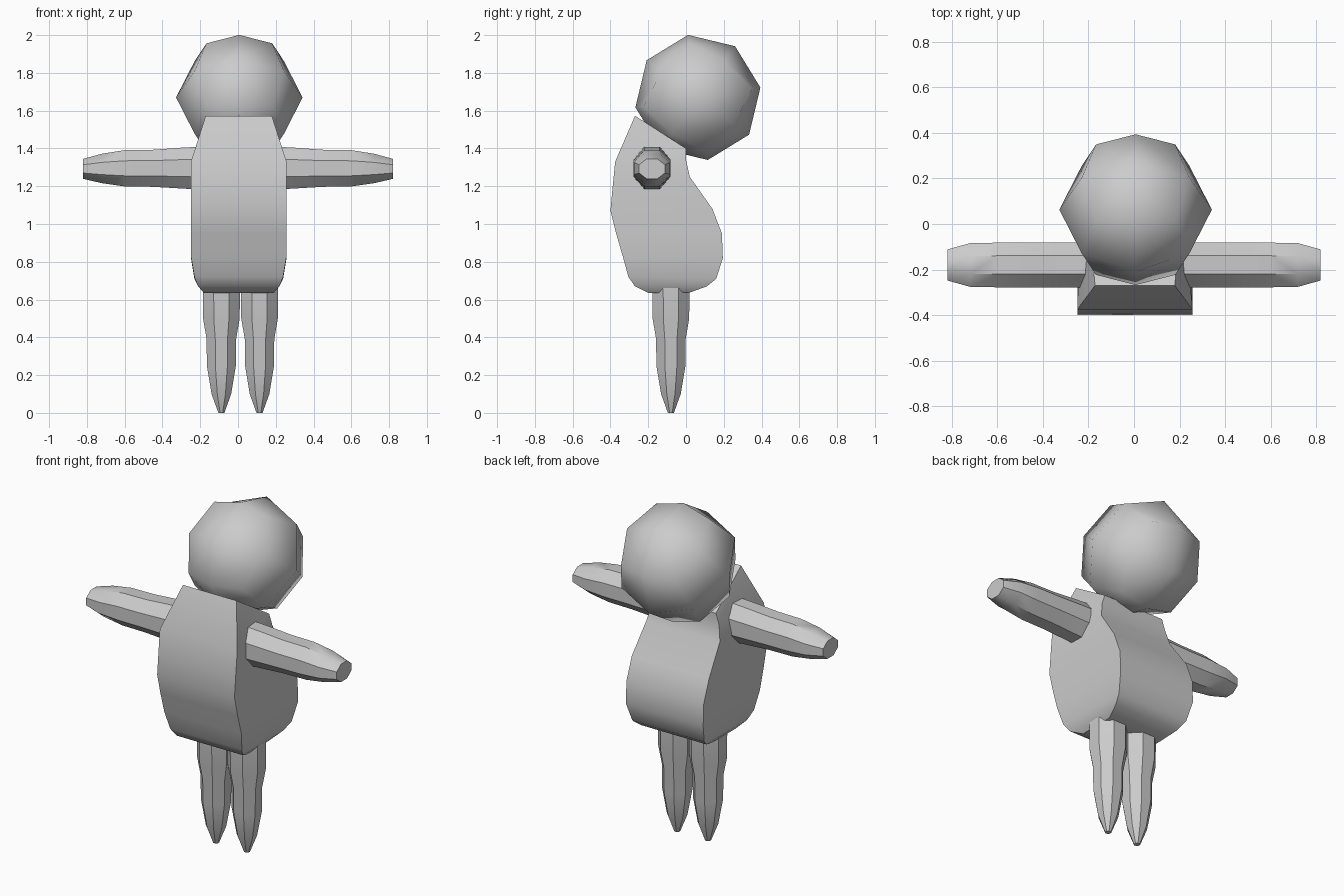
import bpy, bmesh
from math import cos, sin, pi, radians
from mathutils import Matrix

if "Cube" in bpy.data.objects:
    bpy.data.objects.remove(bpy.data.objects["Cube"])


def finish(name, bm, angle):
    bmesh.ops.recalc_face_normals(bm, faces=bm.faces)
    me = bpy.data.meshes.new(name)
    bm.to_mesh(me)
    bm.free()
    ob = bpy.data.objects.new(name, me)
    bpy.context.collection.objects.link(ob)
    bpy.ops.object.select_all(action='DESELECT')
    ob.select_set(True)
    bpy.context.view_layer.objects.active = ob
    bpy.ops.object.shade_smooth_by_angle(angle=radians(angle))
    return ob


def loft(name, rings, angle=40):
    """Skin a list of equal-length point rings and cap both ends."""
    bm = bmesh.new()
    vs = [[bm.verts.new(p) for p in r] for r in rings]
    n = len(vs[0])
    for a, b in zip(vs, vs[1:]):
        for i in range(n):
            j = (i + 1) % n
            bm.faces.new((a[i], a[j], b[j], b[i]))
    bm.faces.new(vs[0])
    bm.faces.new(vs[-1])
    return finish(name, bm, angle)


def octagon(ra, rb):
    k = 1 / cos(pi / 8)
    return [(ra * k * cos(pi / 8 + i * pi / 4), rb * k * sin(pi / 8 + i * pi / 4))
            for i in range(8)]


# Torso: front y, z / back y, z / half widths front and back
stations = [
    (-0.20, 0.635, 0.02, 0.637, 0.185, 0.185),
    (-0.27, 0.67, 0.11, 0.67, 0.215, 0.215),
    (-0.305, 0.72, 0.16, 0.71, 0.235, 0.235),
    (-0.335, 0.83, 0.195, 0.82, 0.253, 0.253),
    (-0.37, 0.95, 0.19, 0.95, 0.253, 0.253),
    (-0.40, 1.07, 0.14, 1.08, 0.253, 0.253),
    (-0.388, 1.20, 0.02, 1.25, 0.253, 0.24),
    (-0.375, 1.33, 0.0, 1.34, 0.253, 0.22),
    (-0.27, 1.573, 0.0, 1.40, 0.175, 0.20),
]
cx = 0.004
loft("torso", [[(cx - hf, fy, fz), (cx + hf, fy, fz), (cx + hb, by, bz), (cx - hb, by, bz)]
               for fy, fz, by, bz, hf, hb in stations])

# Arms: distance along x, y radius, z centre, z radius
arm = [(0.19, 0.098, 1.296, 0.114), (0.30, 0.098, 1.296, 0.108), (0.45, 0.098, 1.295, 0.098),
       (0.60, 0.098, 1.295, 0.096), (0.72, 0.096, 1.294, 0.078), (0.82, 0.068, 1.292, 0.053)]
for side, s in (("left", -1), ("right", 1)):
    loft(side + "_arm", [[(s * x, -0.18 + a, zc + b) for a, b in octagon(ry, rz)]
                         for x, ry, zc, rz in arm])

# Legs: z, radius
leg = [(0.0, 0.016), (0.10, 0.052), (0.25, 0.077), (0.39, 0.078), (0.50, 0.097), (0.68, 0.098)]
for side, s in (("left", -1), ("right", 1)):
    loft(side + "_leg", [[(0.013 + s * 0.101 + a, -0.08 + b, z) for a, b in octagon(r, r)]
                         for z, r in leg])

# Head: cube divided once and rounded to a coarse ball, tipped about x
bm = bmesh.new()
bmesh.ops.create_cube(bm, size=2)
bmesh.ops.subdivide_edges(bm, edges=bm.edges[:], cuts=1, use_grid_fill=True)
for v in bm.verts:
    corner = min(abs(c) for c in v.co) > 0.5
    v.co = v.co.normalized() * 0.335
    if corner:
        v.co.x *= 0.9
        v.co.y *= 1.06
        v.co.z *= 1.06
bmesh.ops.transform(bm, verts=bm.verts,
                    matrix=Matrix.Translation((0.007, 0.063, 1.67)) @ Matrix.Rotation(radians(54), 4, 'X'))
finish("head", bm, 50)
